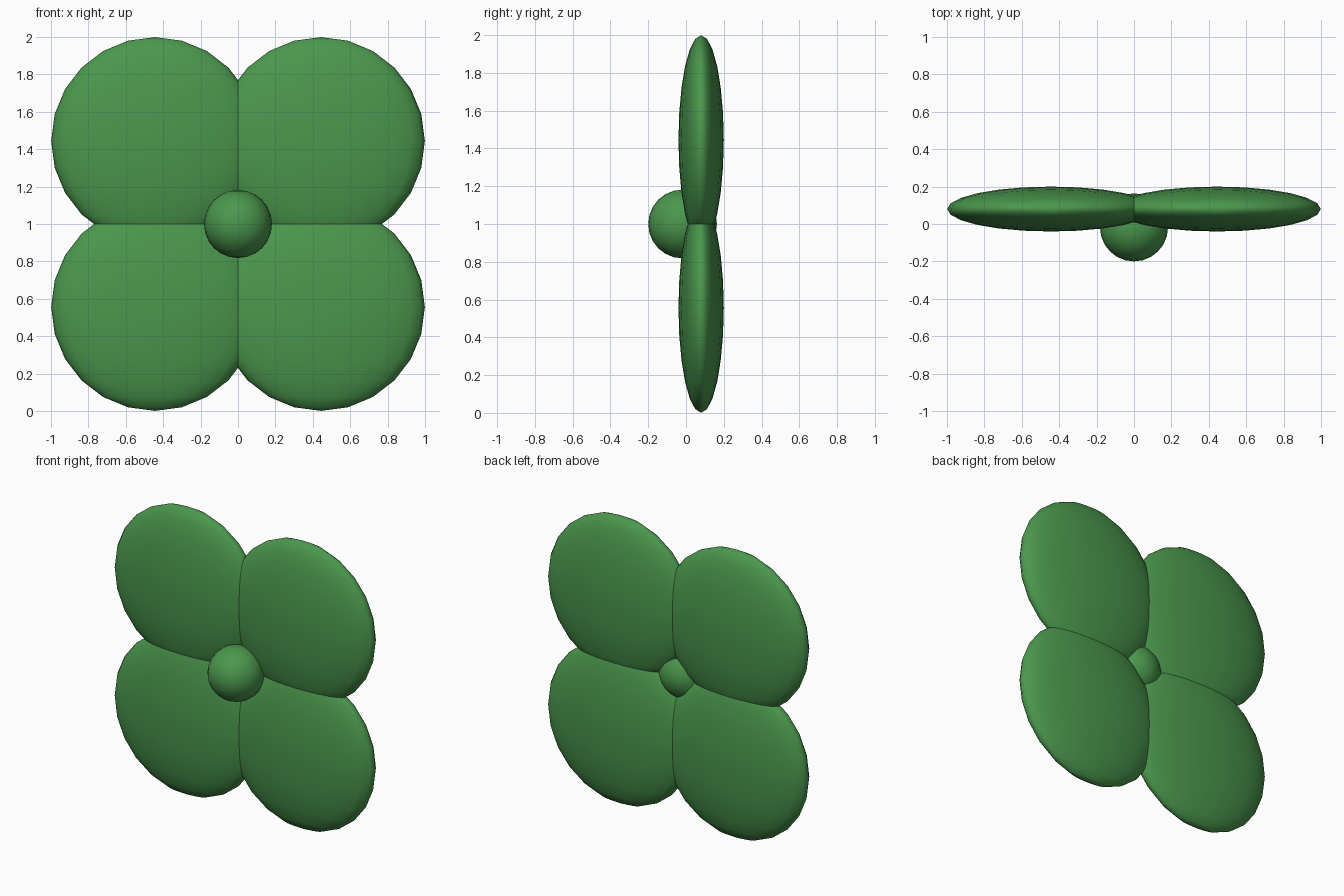
import bpy

if "Cube" in bpy.data.objects:
    bpy.data.objects.remove(bpy.data.objects["Cube"])

# Shared leaf-green material
green = bpy.data.materials.new("green")
green.diffuse_color = (0.07, 0.31, 0.075, 1)
green.use_nodes = True
green.node_tree.nodes["Principled BSDF"].inputs["Base Color"].default_value = green.diffuse_color


def ellipsoid(name, centre, radii):
    bpy.ops.mesh.primitive_uv_sphere_add(segments=24, ring_count=12, radius=1, location=centre)
    ob = bpy.context.object
    ob.name = name
    ob.scale = radii
    bpy.ops.object.transform_apply(location=False, rotation=False, scale=True)
    bpy.ops.object.shade_smooth()
    ob.data.materials.append(green)
    return ob


# Four flattened round leaves meeting at the middle
for side, sx in (("left", -1), ("right", 1)):
    for level, sz in (("lower", -1), ("upper", 1)):
        ellipsoid(f"{level}_{side}_leaf",
                  (sx * 0.444, 0.08, 1 + sz * 0.444),
                  (0.555, 0.12, 0.555))

# Round centre bead, standing proud of the front
ellipsoid("centre_bead", (0, -0.018, 1), (0.182, 0.182, 0.182))
